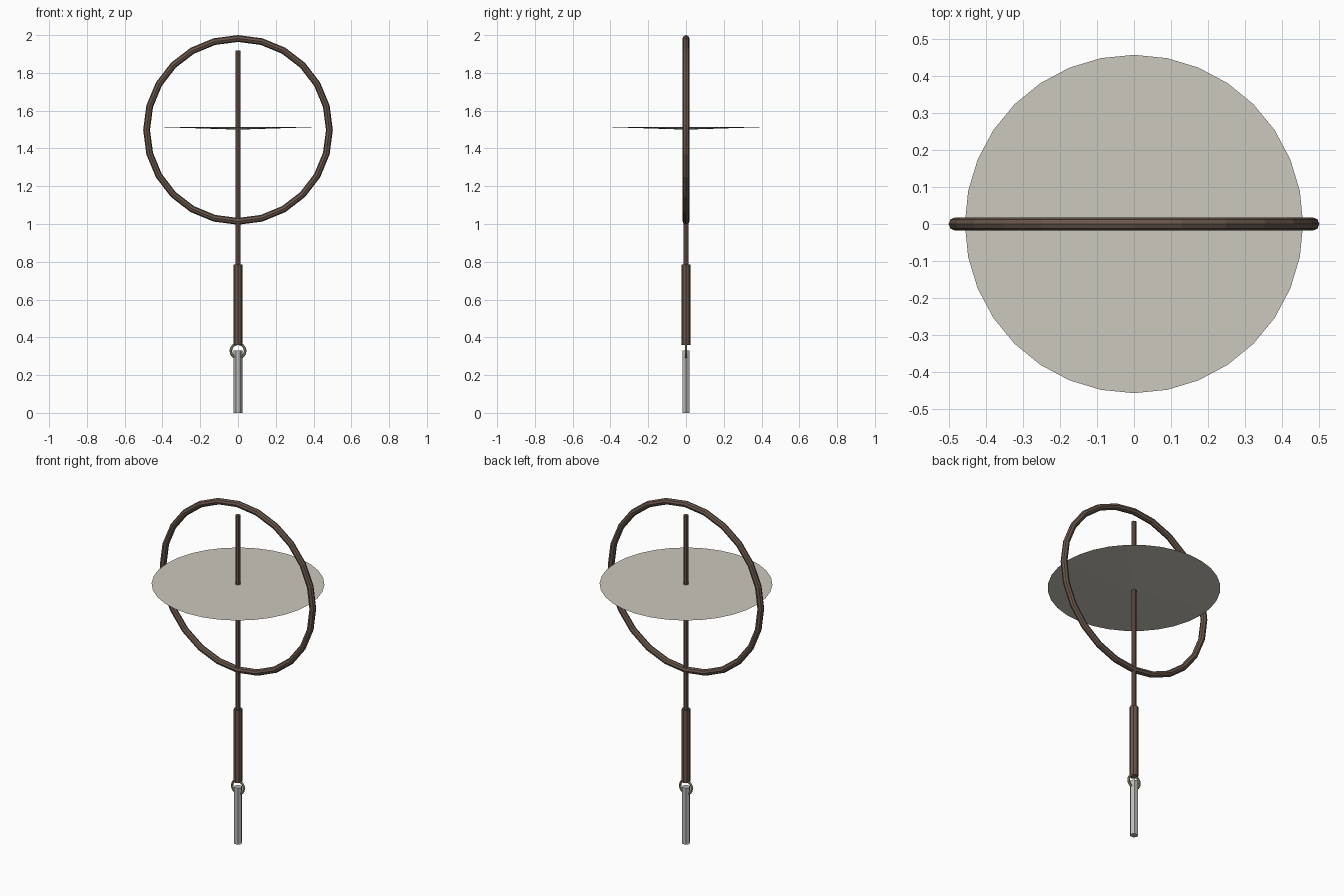
import bpy
from math import pi

if "Cube" in bpy.data.objects:
    bpy.data.objects.remove(bpy.data.objects["Cube"])


def material(name, rgb):
    m = bpy.data.materials.new(name)
    m.diffuse_color = (*rgb, 1)
    m.use_nodes = True
    m.node_tree.nodes["Principled BSDF"].inputs["Base Color"].default_value = m.diffuse_color
    return m


wood = material("dark_wood", (0.14, 0.095, 0.07))
paper = material("pale_paper", (0.6, 0.58, 0.51))
brass = material("brass", (0.33, 0.29, 0.17))
thread = material("grey_thread", (0.5, 0.5, 0.48))


def finish(name, mat):
    ob = bpy.context.object
    ob.name = ob.data.name = name
    ob.data.materials.append(mat)
    return ob


def rod(name, z0, z1, r, sides, mat, ry=None, turn=0):
    # vertical prism from z0 to z1, optionally flattened in y
    bpy.ops.mesh.primitive_cylinder_add(vertices=sides, radius=1, depth=1)
    ob = finish(name, mat)
    ob.rotation_euler.z = turn
    bpy.ops.object.transform_apply(location=False, rotation=True, scale=False)
    ob.scale = (r, ry or r, z1 - z0)
    ob.location.z = (z0 + z1) / 2
    return ob


def hoop(name, z, major, minor, segs, sides, mat):
    # upright ring facing the front
    bpy.ops.mesh.primitive_torus_add(
        major_radius=major, minor_radius=minor, major_segments=segs,
        minor_segments=sides, location=(0, 0, z), rotation=(pi / 2, 0, 0))
    return finish(name, mat)


# wooden frame and shaft
hoop("outer_ring", 1.498, 0.484, 0.018, 24, 8, wood)
rod("shaft", 0.77, 1.918, 0.0135, 8, wood)
rod("handle", 0.36, 0.785, 0.0235, 8, wood)

# shallow cone-shaped disc, apex down
bpy.ops.mesh.primitive_cone_add(vertices=32, radius1=0, radius2=0.458,
                                depth=0.015, location=(0, 0, 1.507))
finish("disc", paper)

# small link and tassel
hoop("link_ring", 0.328, 0.038, 0.007, 16, 6, brass)
rod("tassel", 0, 0.33, 0.0235, 6, thread, ry=0.0208, turn=pi / 6)
